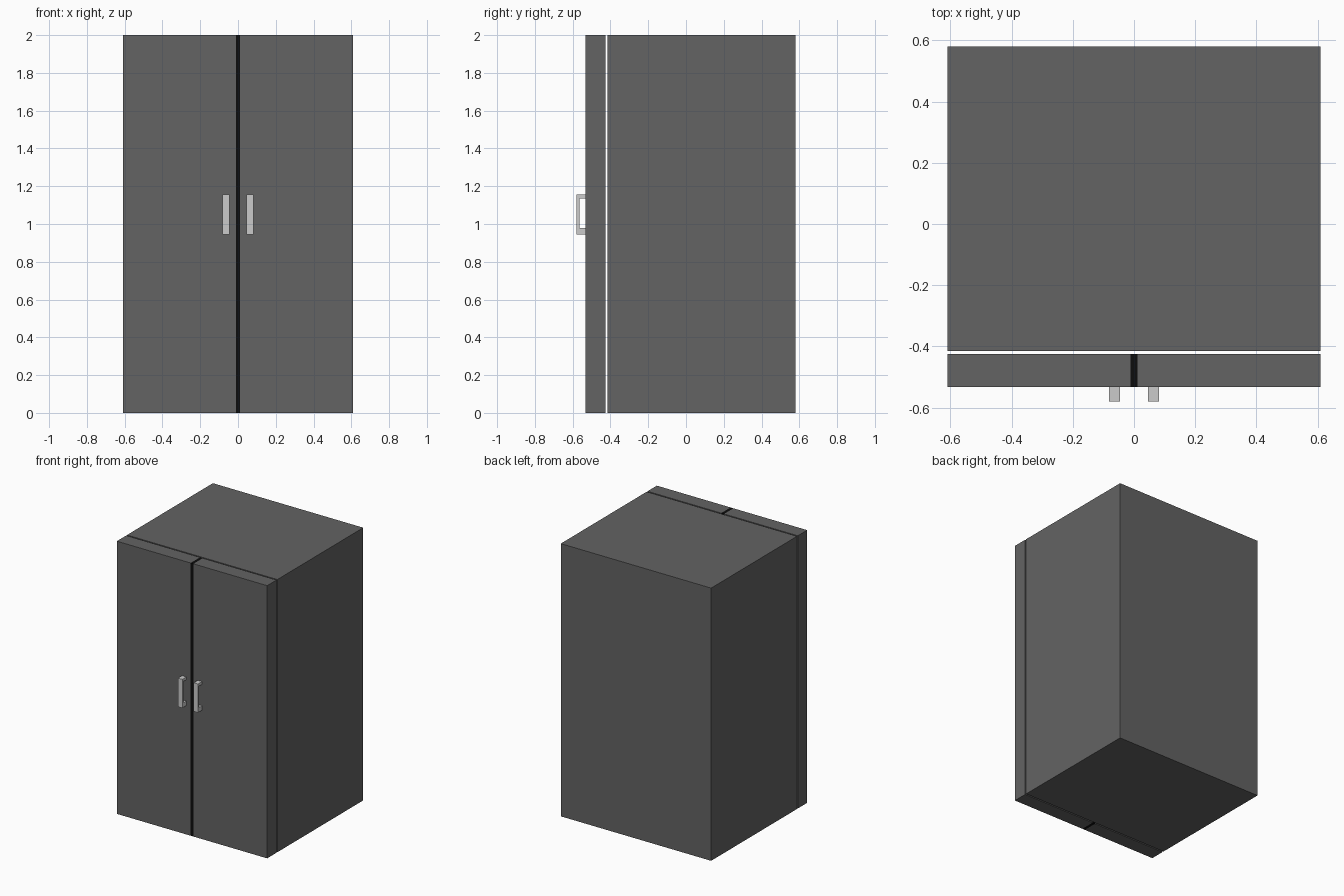
import bpy
import bmesh

cube = bpy.data.objects.get("Cube")
if cube:
    bpy.data.objects.remove(cube, do_unlink=True)


def material(name, rgb):
    mat = bpy.data.materials.new(name)
    mat.use_nodes = True
    colour = (*rgb, 1)
    mat.diffuse_color = colour
    mat.node_tree.nodes["Principled BSDF"].inputs["Base Color"].default_value = colour
    return mat


def add_object(name, bm, mat):
    bmesh.ops.recalc_face_normals(bm, faces=bm.faces)
    mesh = bpy.data.meshes.new(name)
    bm.to_mesh(mesh)
    bm.free()
    mesh.materials.append(mat)
    obj = bpy.data.objects.new(name, mesh)
    bpy.context.collection.objects.link(obj)
    return obj


def box(name, xs, ys, zs, mat):
    bm = bmesh.new()
    bmesh.ops.create_cube(bm, size=1)
    for v in bm.verts:
        v.co = [lo + (c + 0.5) * (hi - lo) for c, (lo, hi) in zip(v.co, (xs, ys, zs))]
    return add_object(name, bm, mat)


def handle(name, xs, mat):
    # C-shaped side profile (y, z) extruded across the handle's width
    front, inner, door = -0.58, -0.565, DOOR_Y[0]
    profile = [(door, 0.945), (front, 0.945), (front, 1.155), (door, 1.155),
               (door, 1.135), (inner, 1.135), (inner, 0.978), (door, 0.978)]
    bm = bmesh.new()
    face = bm.faces.new([bm.verts.new((xs[0], y, z)) for y, z in profile])
    result = bmesh.ops.extrude_face_region(bm, geom=[face])
    moved = [g for g in result["geom"] if isinstance(g, bmesh.types.BMVert)]
    bmesh.ops.translate(bm, verts=moved, vec=(xs[1] - xs[0], 0, 0))
    return add_object(name, bm, mat)


charcoal = material("charcoal_grey", (0.125, 0.125, 0.125))
black = material("seam_black", (0.004, 0.004, 0.004))
silver = material("handle_silver", (0.6, 0.6, 0.6))

HALF_WIDTH, SEAM = 0.61, 0.011
DOOR_Y, HEIGHT = (-0.533, -0.425), (0, 2)

# Cabinet body, separated from the doors by a thin open gap
box("cabinet_body", (-HALF_WIDTH, HALF_WIDTH), (-0.415, 0.58), HEIGHT, charcoal)

# Dark strip between the doors
box("door_seam", (-SEAM, SEAM), DOOR_Y, HEIGHT, black)

# Doors and pull handles on both sides
for side, sign in (("left", 1), ("right", -1)):
    box(f"{side}_door", sorted((sign * SEAM, sign * HALF_WIDTH)), DOOR_Y, HEIGHT, charcoal)
    handle(f"{side}_handle", sorted((sign * 0.046, sign * 0.081)), silver)
